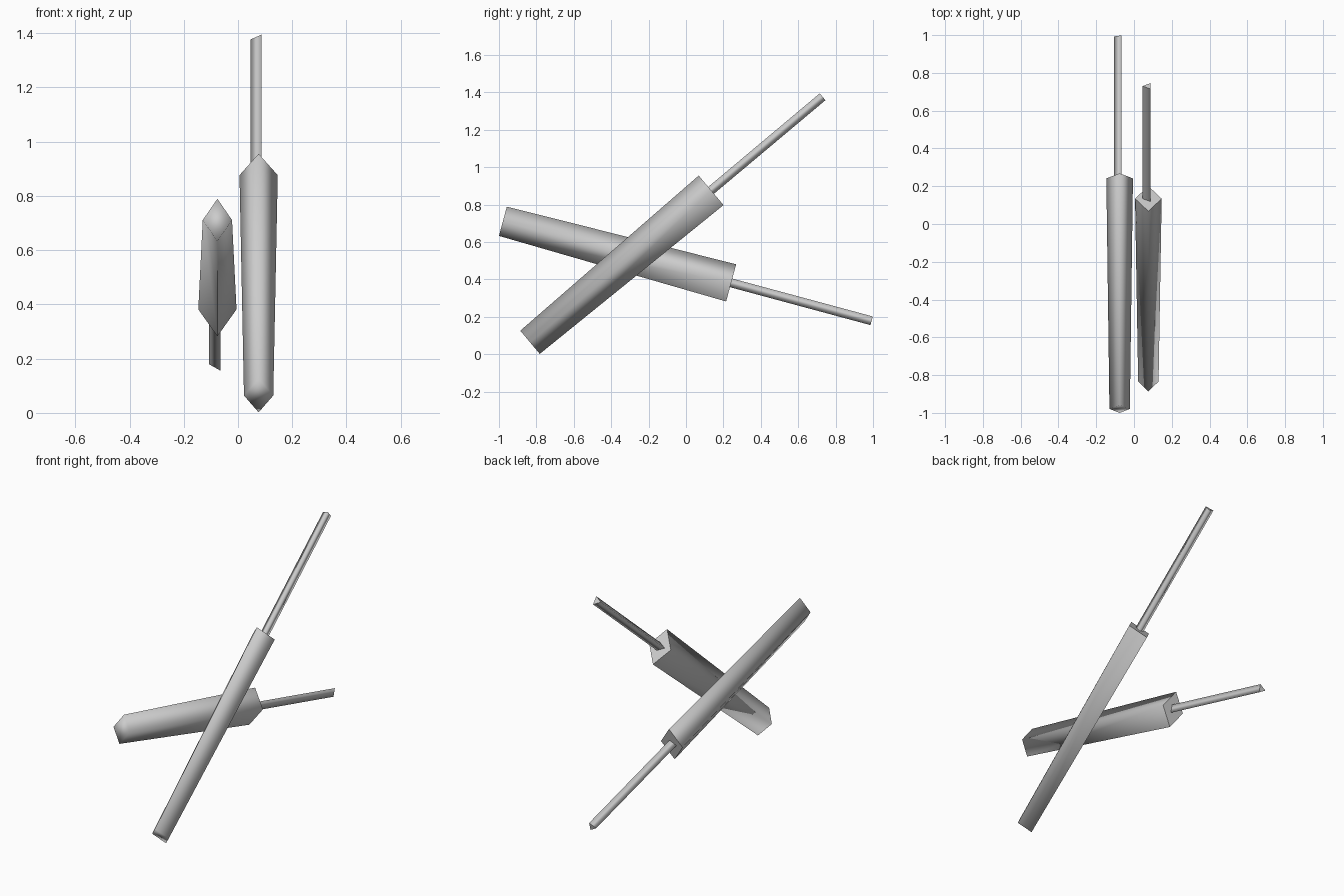
import bpy, bmesh, math

if "Cube" in bpy.data.objects:
    bpy.data.objects.remove(bpy.data.objects["Cube"])

grey = bpy.data.materials.new("light grey")
grey.diffuse_color = (0.6, 0.6, 0.6, 1)
grey.use_nodes = True
grey.node_tree.nodes["Principled BSDF"].inputs["Base Color"].default_value = grey.diffuse_color


def ring(bm, y, pts):
    return [bm.verts.new((x, y, z)) for x, z in pts]


def prism(name, sections, loc, tilt, sharp_side=None, sharp_start=True):
    """Loft two matching cross-sections along local y, then tilt about x."""
    bm = bmesh.new()
    (y0, p0), (y1, p1) = sections
    a, b = ring(bm, y0, p0), ring(bm, y1, p1)
    n = len(a)
    for i in range(n):
        j = (i + 1) % n
        bm.faces.new((a[i], a[j], b[j], b[i]))
    start = bm.faces.new(a[::-1])
    end = bm.faces.new(b)
    bmesh.ops.recalc_face_normals(bm, faces=bm.faces[:])
    for f in bm.faces:
        f.smooth = True
    for e in end.edges:
        e.smooth = False
    if sharp_start:
        for e in start.edges:
            e.smooth = False
    if sharp_side is not None:
        bm.edges.get((a[sharp_side], b[sharp_side])).smooth = False
    mesh = bpy.data.meshes.new(name)
    bm.to_mesh(mesh)
    bm.free()
    mesh.materials.append(grey)
    ob = bpy.data.objects.new(name, mesh)
    ob.location = loc
    ob.rotation_euler = (math.radians(tilt), 0, 0)
    bpy.context.collection.objects.link(ob)


def diamond(w, h):
    return [(w, 0), (0, h), (-w, 0), (0, -h)]


def triangle(r, x):
    return [(x + r * math.cos(t), r * math.sin(t))
            for t in (math.pi / 3, math.pi, -math.pi / 3)]


def club(side, x, y, z, tilt, rod_shift):
    # tapered four-sided body, creased along its lower edge
    prism(side + "_club_body",
          [(0, diamond(0.054, 0.081)), (1.264, diamond(0.0705, 0.103))],
          (x, y, z), tilt, sharp_side=3, sharp_start=False)
    # thin three-sided rod out of the wide end
    rod = triangle(0.0275, rod_shift)
    prism(side + "_club_rod", [(1.24, rod), (2.042, rod)], (x, y, z), tilt)


club("left", -0.076, -0.979, 0.711, -15.1, -0.003)
club("right", 0.076, -0.834, 0.064, 40, -0.003)
